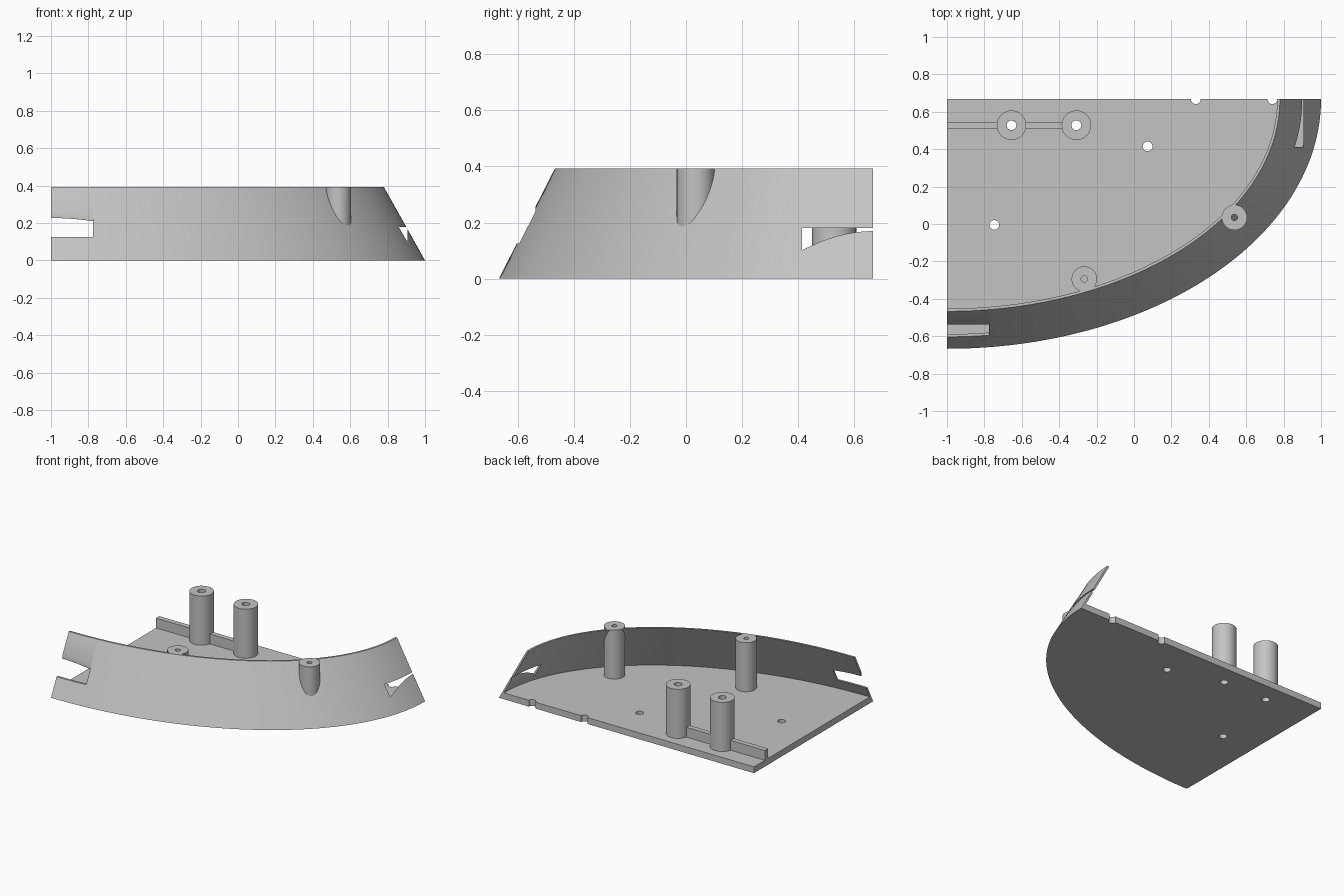
import bpy
import bmesh
import math

if "Cube" in bpy.data.objects:
    bpy.data.objects.remove(bpy.data.objects["Cube"], do_unlink=True)

grey = bpy.data.materials.new("plain grey")
grey.use_nodes = True
grey.diffuse_color = (0.55, 0.55, 0.55, 1)
grey.node_tree.nodes["Principled BSDF"].inputs["Base Color"].default_value = grey.diffuse_color

CX, CY = -1.0, 0.667       # ellipse centre at the square corner
TOP, FLOOR = 0.393, 0.045
SEGMENTS = 64
WALL = 0.0145


def finish(name, bm):
    bmesh.ops.recalc_face_normals(bm, faces=bm.faces)
    mesh = bpy.data.meshes.new(name)
    bm.to_mesh(mesh)
    bm.free()
    mesh.materials.append(grey)
    obj = bpy.data.objects.new(name, mesh)
    bpy.context.collection.objects.link(obj)
    return obj


def activate(obj):
    bpy.ops.object.select_all(action="DESELECT")
    obj.select_set(True)
    bpy.context.view_layer.objects.active = obj


def smooth(obj):
    activate(obj)
    bpy.ops.object.shade_smooth_by_angle(angle=math.radians(30))


def arc(bm, z, inset=0.0):
    """Quarter ellipse at height z; it shrinks as the wall leans inward."""
    t = z / TOP
    a, b = 2.0 - 0.22 * t - inset, 1.334 - 0.2 * t - inset
    angles = [math.pi / 2 * i / SEGMENTS for i in range(SEGMENTS + 1)]
    return [bm.verts.new((CX + a * math.cos(q), CY - b * math.sin(q), z)) for q in angles]


def bridge(bm, lower, upper):
    n = len(lower)
    for i in range(n):
        j = (i + 1) % n
        bm.faces.new((lower[i], lower[j], upper[j], upper[i]))


def box(name, lo, hi):
    bm = bmesh.new()
    bmesh.ops.create_cube(bm, size=1)
    for v in bm.verts:
        v.co = [l + (c + 0.5) * (h - l) for c, l, h in zip(v.co, lo, hi)]
    return finish(name, bm)


def lathe(name, x, y, profile, steps=32):
    """Revolve a closed radius and height profile about a vertical axis."""
    bm = bmesh.new()
    verts = [bm.verts.new((r, 0, z)) for r, z in profile]
    edges = [bm.edges.new((v, verts[(i + 1) % len(verts)])) for i, v in enumerate(verts)]
    bmesh.ops.spin(bm, geom=verts + edges, cent=(0, 0, 0), axis=(0, 0, 1),
                   angle=2 * math.pi, steps=steps, use_duplicate=False)
    bmesh.ops.remove_doubles(bm, verts=bm.verts, dist=0.0002)
    bmesh.ops.translate(bm, verts=bm.verts, vec=(x, y, 0))
    obj = finish(name, bm)
    smooth(obj)
    return obj


def drill(name, x, y, radius):
    bm = bmesh.new()
    bmesh.ops.create_cone(bm, cap_ends=True, segments=24, radius1=radius,
                          radius2=radius, depth=0.4)
    bmesh.ops.translate(bm, verts=bm.verts, vec=(x, y, 0))
    return finish(name, bm)


def cut(obj, cutter):
    cutter.hide_render = True
    mod = obj.modifiers.new("cut", "BOOLEAN")
    mod.operation, mod.solver, mod.object = "DIFFERENCE", "EXACT", cutter
    activate(obj)
    bpy.ops.object.modifier_apply(modifier=mod.name)
    bpy.data.objects.remove(cutter, do_unlink=True)


# Floor plate with bevelled curved rim
bm = bmesh.new()
rings = []
for z in (0.0, FLOOR):
    rings.append(arc(bm, z) + [bm.verts.new((CX, CY, z))])
    bm.faces.new(rings[-1])
bridge(bm, *rings)
floor = finish("floor_plate", bm)

# Screw holes and half-round notches on the back edge
rear_posts = [(-0.655, 0.528), (-0.308, 0.528)]
for x, y in rear_posts + [(0.073, 0.415), (-0.747, -0.005), (0.33, CY), (0.74, CY)]:
    cut(floor, drill("hole_cutter", x, y, 0.026))
smooth(floor)

# Leaning curved wall
bm = bmesh.new()
loops = []
for z in (FLOOR, TOP):
    outer, inner = arc(bm, z), arc(bm, z, WALL)
    loop = outer + inner[::-1]
    loops.append(loop)
    for i in range(SEGMENTS):
        bm.faces.new((outer[i], outer[i + 1], inner[i + 1], inner[i]))
bridge(bm, *loops)
wall = finish("curved_wall", bm)
cut(wall, box("front_slot_cutter", (-1.1, -0.7, 0.125), (-0.775, -0.537, 0.32)))
cut(wall, box("side_slot_cutter", (0.7, 0.413, 0.08), (0.905, 0.8, 0.18)))
smooth(wall)

# Rear posts, bored right through
for i, (x, y) in enumerate(rear_posts):
    lathe(f"rear_post_{i + 1}", x, y,
          [(0.026, FLOOR), (0.026, TOP), (0.079, TOP), (0.079, FLOOR)])

# Wall posts with blind pilot holes
for i, (x, y) in enumerate([(0.537, 0.035), (-0.266, -0.294)]):
    lathe(f"wall_post_{i + 1}", x, y,
          [(0, 0.1), (0.017, 0.1), (0.017, TOP), (0.068, TOP), (0.068, 0.04), (0, 0.04)])

# Low rail running between the rear posts
for i, (x0, x1) in enumerate([(-1.0, -0.73), (-0.58, -0.383)]):
    box(f"rail_{i + 1}", (x0, 0.51, 0.04), (x1, 0.546, 0.115))
